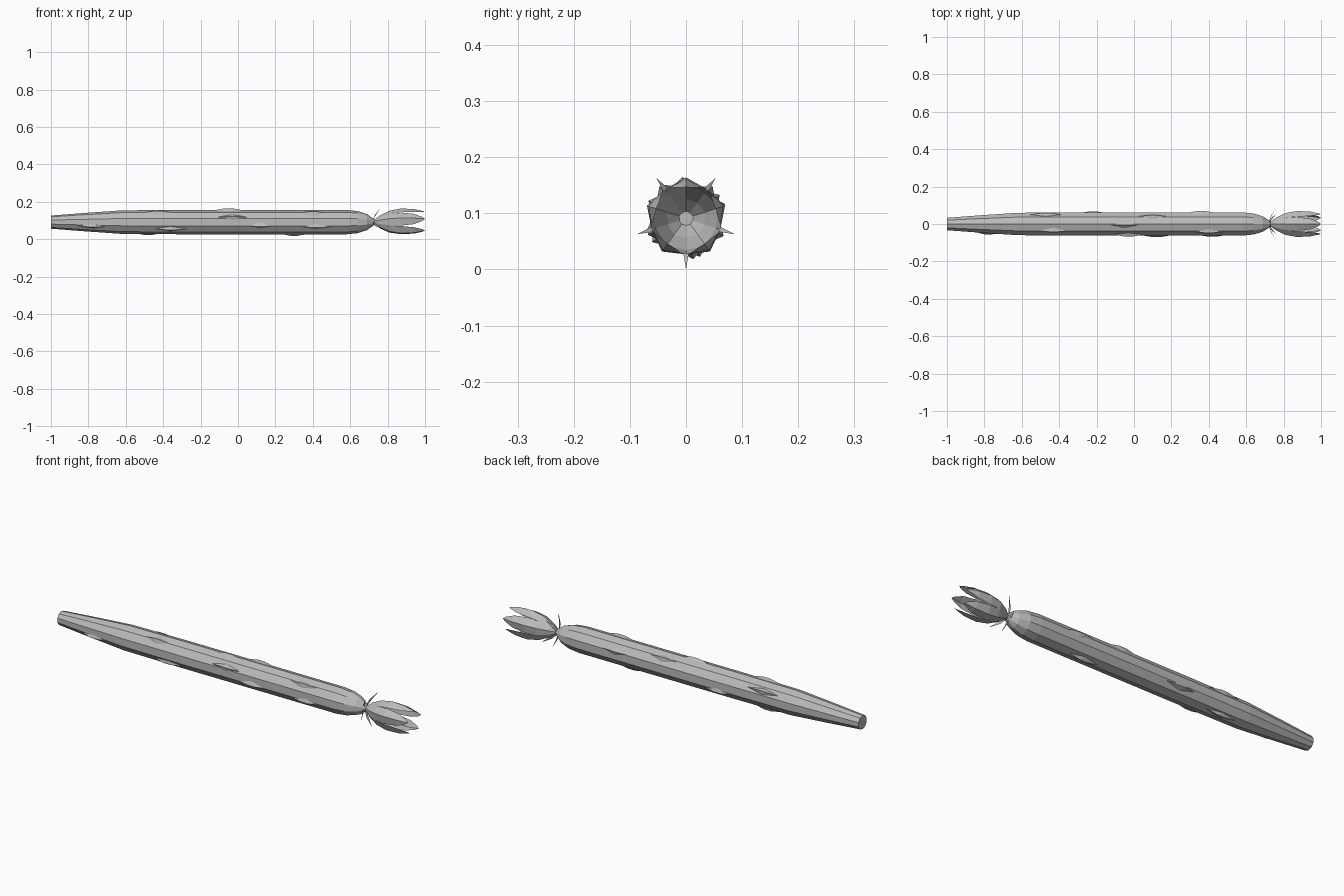
import bpy, math

if "Cube" in bpy.data.objects:
    bpy.data.objects.remove(bpy.data.objects["Cube"])

AXIS_Z = 0.091
grey = bpy.data.materials.new("plain_grey")
grey.diffuse_color = (0.5, 0.5, 0.5, 1)
grey.use_nodes = True
grey.node_tree.nodes["Principled BSDF"].inputs["Base Color"].default_value = grey.diffuse_color


def ring_point(x, r, deg):
    a = math.radians(deg)
    return (x, r * math.cos(a), AXIS_Z + r * math.sin(a))


def add_mesh(name, verts, faces):
    me = bpy.data.meshes.new(name)
    me.from_pydata(verts, [], faces)
    me.update()
    me.materials.append(grey)
    ob = bpy.data.objects.new(name, me)
    bpy.context.collection.objects.link(ob)
    return ob


# Body: lathed ten-sided fruit, cut flat at the stem end
SIDES = 10
profile = [(-1, .035), (-.82, .049), (-.62, .063), (-.3, .065), (.1, .065),
           (.58, .065), (.64, .059), (.69, .043), (.73, .014)]
verts = [ring_point(x, r, 18 + 360 * k / SIDES) for x, r in profile for k in range(SIDES)]
faces = []
for i in range(len(profile) - 1):
    for k in range(SIDES):
        n = (k + 1) % SIDES
        a, b = i * SIDES, (i + 1) * SIDES
        faces.append((a + k, a + n, b + n, b + k))
last = (len(profile) - 1) * SIDES
faces.append(tuple(reversed(range(SIDES))))
faces.append(tuple(range(last, last + SIDES)))
add_mesh("fruit_body", verts, faces)


# Low wedge-shaped bumps scattered over the skin
def body_radius(x):
    for (x0, r0), (x1, r1) in zip(profile, profile[1:]):
        if x0 <= x <= x1:
            return r0 + (r1 - r0) * (x - x0) / (x1 - x0)


bumps = [(-.78, 205), (-.47, 35), (-.43, 125), (-.36, 215), (-.05, 95),
         (-.22, 335), (.12, 198), (.1, 50), (.36, 20), (.42, 203),
         (-.48, 290), (.3, 280), (-.03, 155), (.4, 130)]
verts, faces = [], []
for x, deg in bumps:
    r = body_radius(x)
    o = len(verts)
    verts += [ring_point(x - .085, body_radius(x - .085) - .003, deg),
              ring_point(x, r - .004, deg + 18),
              ring_point(x + .085, body_radius(x + .085) - .003, deg),
              ring_point(x, r - .004, deg - 18),
              ring_point(x - .02, r + .009, deg), ring_point(x + .02, r + .009, deg)]
    faces += [(o, o + 4, o + 1), (o + 1, o + 4, o + 5), (o + 1, o + 5, o + 2),
              (o + 2, o + 5, o + 3), (o + 3, o + 5, o + 4), (o + 3, o + 4, o)]
add_mesh("skin_bumps", verts, [f[::-1] for f in faces])

# Petals: five creased, cupped blades that part toward their tips
# (x, centre radius, edge radius, half width in degrees)
petal = [(.725, .009, .009, 36), (.76, .036, .034, 36), (.81, .061, .056, 36),
         (.87, .073, .064, 35), (.94, .070, .062, 28), (.985, .06, .056, 12), (1.0, .056, .056, 0)]
for p in range(5):
    mid = 90 + 72 * p
    verts, faces = [], []
    for x, rc, re, w in petal[:-1]:
        verts += [ring_point(x, re, mid - w), ring_point(x, rc, mid), ring_point(x, re, mid + w)]
    rows = len(petal) - 1
    for i in range(rows - 1):
        for c in range(2):
            a = i * 3 + c
            faces.append((a, a + 1, a + 4, a + 3))
    verts.append(ring_point(petal[-1][0], petal[-1][1], mid))
    t, e = len(verts) - 1, (rows - 1) * 3
    faces += [(e, e + 1, t), (e + 1, e + 2, t)]
    add_mesh("petal_%d" % (p + 1), verts, faces)

# Sepals: five narrow spikes fanning out at the flower base
for s in range(5):
    mid = 270 + 72 * s
    verts = [ring_point(.722, .012, mid - 30), ring_point(.722, .012, mid + 30),
             ring_point(.733, .045, mid + 10), ring_point(.76, .091, mid),
             ring_point(.733, .045, mid - 10)]
    add_mesh("sepal_%d" % (s + 1), verts, [(0, 1, 2, 4), (4, 2, 3)])
